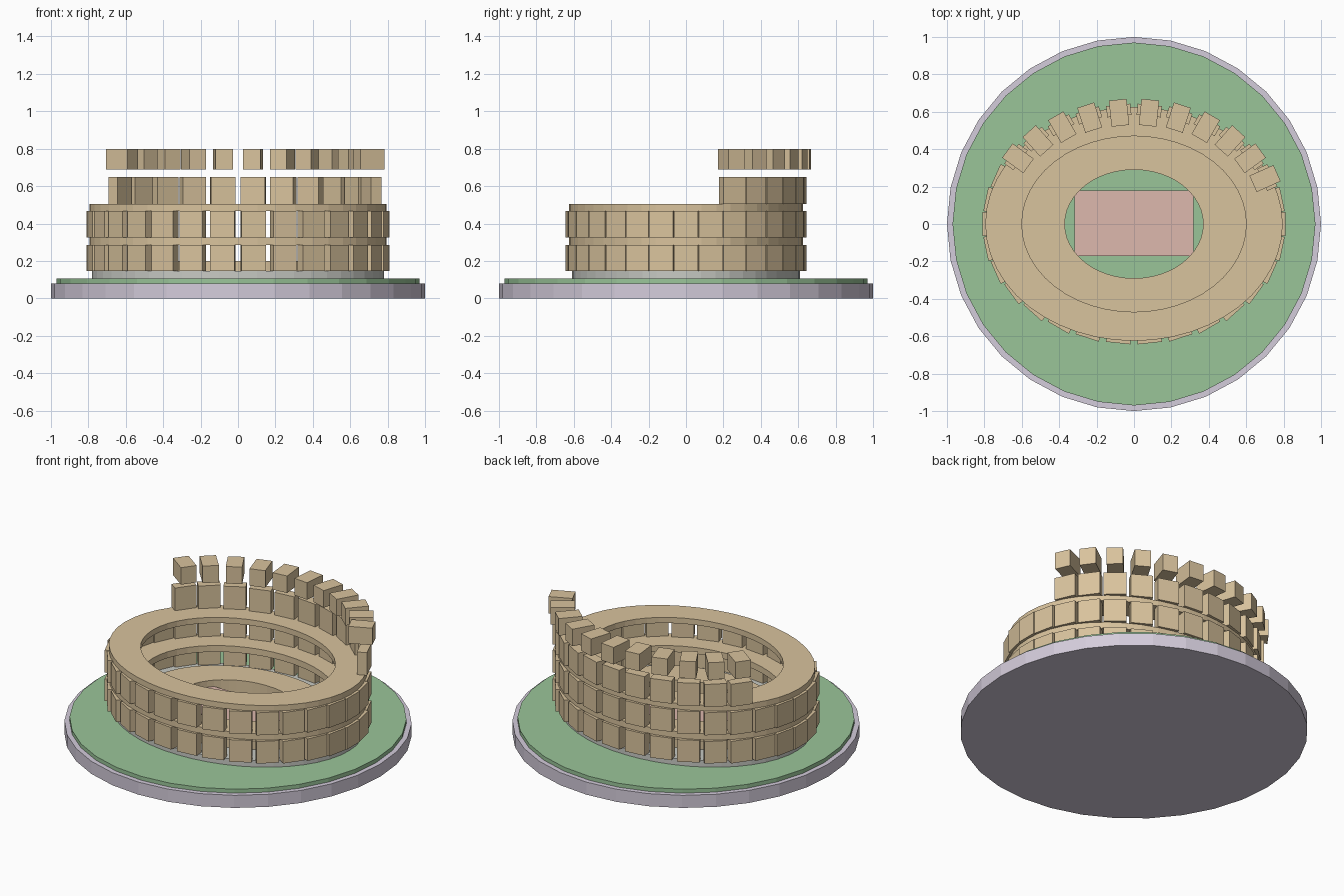
import bpy
import bmesh
from math import cos, sin, pi, radians
from mathutils import Matrix

cube = bpy.data.objects.get("Cube")
if cube:
    bpy.data.objects.remove(cube, do_unlink=True)


def linear(c):
    c /= 255
    return c / 12.92 if c <= 0.04045 else ((c + 0.055) / 1.055) ** 2.4


def material(name, r, g, b):
    mat = bpy.data.materials.new(name)
    mat.use_nodes = True
    colour = (linear(r), linear(g), linear(b), 1)
    mat.diffuse_color = colour
    mat.node_tree.nodes["Principled BSDF"].inputs["Base Color"].default_value = colour
    return mat


SANDSTONE = material("sandstone", 217, 195, 157)
GRASS = material("grass_green", 154, 197, 153)
PALE_STONE = material("pale_lavender_stone", 212, 204, 219)
GREY_STONE = material("grey_stone", 200, 202, 196)
CLAY = material("pink_clay", 222, 184, 174)


def finish(bm, name, mat):
    bmesh.ops.recalc_face_normals(bm, faces=bm.faces)
    mesh = bpy.data.meshes.new(name)
    bm.to_mesh(mesh)
    bm.free()
    mesh.materials.append(mat)
    obj = bpy.data.objects.new(name, mesh)
    bpy.context.collection.objects.link(obj)
    return obj


def disc(name, radius, z0, z1, mat, sides=32):
    bm = bmesh.new()
    place = Matrix.Translation((0, 0, (z0 + z1) / 2))
    bmesh.ops.create_cone(bm, cap_ends=True, segments=sides, radius1=radius,
                          radius2=radius, depth=z1 - z0, matrix=place)
    return finish(bm, name, mat)


def oval_ring(name, outer, inner, z0, z1, mat, sides=48):
    """Flat elliptical ring with a rectangular section."""
    bm = bmesh.new()
    section = [(outer, z0), (outer, z1), (inner, z1), (inner, z0)]
    loops = []
    for i in range(sides):
        t = 2 * pi * i / sides
        loops.append([bm.verts.new((a * cos(t), b * sin(t), z))
                      for (a, b), z in section])
    for i, here in enumerate(loops):
        there = loops[(i + 1) % sides]
        for k in range(4):
            n = (k + 1) % 4
            bm.faces.new((here[k], there[k], there[n], here[n]))
    return finish(bm, name, mat)


def block(name, centre, size, mat, turn=0.0):
    bm = bmesh.new()
    place = (Matrix.Translation(centre) @ Matrix.Rotation(turn, 4, "Z")
             @ Matrix.Diagonal((*size, 1)))
    bmesh.ops.create_cube(bm, size=1, matrix=place)
    return finish(bm, name, mat)


def block_tier(name, steps, oval, depth, width, z0, z1):
    """Blocks spaced every 12 degrees around an ellipse."""
    for i in steps:
        t = radians(12 * i)
        centre = (oval[0] * cos(t), oval[1] * sin(t), (z0 + z1) / 2)
        block(f"{name}_{i + 1}", centre, (depth, width, z1 - z0), SANDSTONE, t)


# Ground
disc("base_plate", 1.0, 0, 0.08, PALE_STONE)
disc("lawn", 0.97, 0.08, 0.105, GRASS)

# Foundation, inner stand and playing floor
WALL = (0.78, 0.61)
RIM = (0.795, 0.625)
OPENING = (0.6, 0.47)
oval_ring("foundation", WALL, (0.5, 0.4), 0.105, 0.145, GREY_STONE)
oval_ring("inner_stand", OPENING, (0.37, 0.29), 0.105, 0.2, SANDSTONE)
block("arena_floor", (0, 0.003, 0.132), (0.635, 0.35, 0.055), CLAY)

# Two full storeys, each topped by a floor ring
block_tier("lower_pier", range(30), WALL, 0.06, 0.13, 0.145, 0.285)
oval_ring("middle_floor", RIM, OPENING, 0.285, 0.325, SANDSTONE)
block_tier("upper_pier", range(30), WALL, 0.06, 0.13, 0.325, 0.468)
oval_ring("top_floor", RIM, OPENING, 0.468, 0.504, SANDSTONE)

# Surviving part of the high wall at the back, with floating crown blocks
block_tier("high_wall_pier", range(2, 13), WALL, 0.06, 0.13, 0.504, 0.648)
block_tier("crown_block", range(2, 13), (0.767, 0.598), 0.14, 0.095, 0.69, 0.798)
